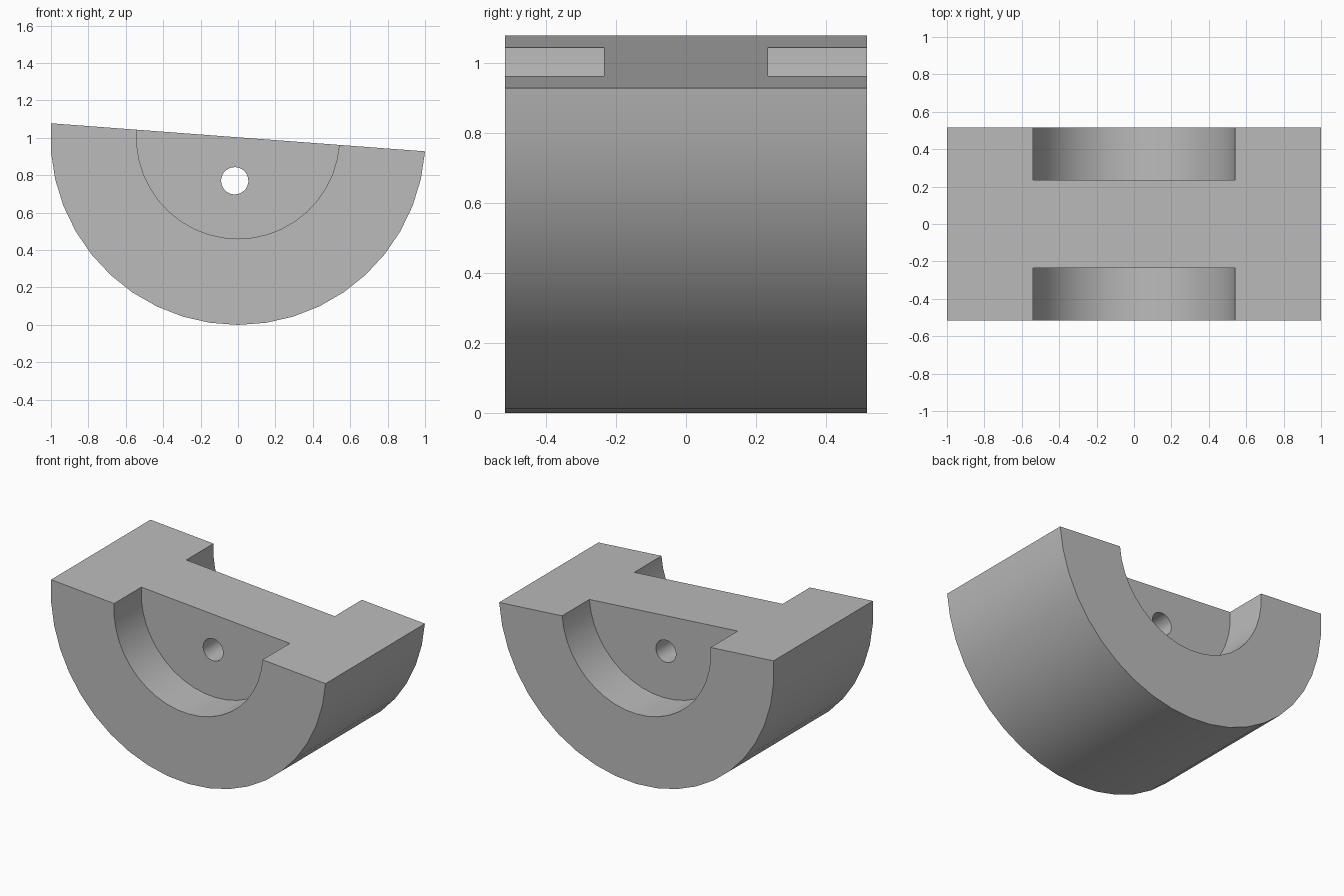
import bpy
import bmesh
from math import sin, cos, pi, atan
from mathutils import Vector

default = bpy.data.objects.get("Cube")
if default:
    bpy.data.objects.remove(default, do_unlink=True)

RADIUS, POCKET_RADIUS, HOLE_RADIUS = 1.003, 0.5425, 0.073
HALF_DEPTH, HALF_WEB = 0.517, 0.234
TILT = -atan(0.075)          # slope of the flat top
ARC_STEPS = 21               # facets in each half circle
CENTRE = Vector((0, 0, RADIUS))

grey = bpy.data.materials.new("plain grey")
grey.use_nodes = True
grey.diffuse_color = (0.5, 0.5, 0.5, 1)
grey.node_tree.nodes["Principled BSDF"].inputs["Base Color"].default_value = (0.5, 0.5, 0.5, 1)


def arc(radius, steps, sweep):
    """Points of a tilted arc, running below the flat top first."""
    count = steps if sweep == 2 * pi else steps + 1
    angles = [TILT - sweep * i / steps for i in range(count)]
    return [Vector((radius * cos(a), 0, radius * sin(a))) for a in angles]


def prism(name, outline, centre, y0, y1):
    """Extrude an outline in the xz plane from y0 to y1."""
    bm = bmesh.new()
    face = bm.faces.new([bm.verts.new(centre + p + Vector((0, y0, 0))) for p in outline])
    grown = bmesh.ops.extrude_face_region(bm, geom=[face])["geom"]
    verts = [v for v in grown if isinstance(v, bmesh.types.BMVert)]
    bmesh.ops.translate(bm, verts=verts, vec=(0, y1 - y0, 0))
    bmesh.ops.recalc_face_normals(bm, faces=bm.faces)
    mesh = bpy.data.meshes.new(name)
    bm.to_mesh(mesh)
    bm.free()
    mesh.materials.append(grey)
    obj = bpy.data.objects.new(name, mesh)
    bpy.context.collection.objects.link(obj)
    return obj


# Half cylinder with a sloping flat top
body = prism("half_round_block", arc(RADIUS, ARC_STEPS, pi), CENTRE, -HALF_DEPTH, HALF_DEPTH)

# Round pockets in both ends, leaving a central web
pocket = arc(POCKET_RADIUS, 2 * ARC_STEPS, 2 * pi)
cutters = [prism("pocket_cutter", pocket, CENTRE, side * HALF_WEB, side * (HALF_DEPTH + 0.1))
           for side in (-1, 1)]

# Small hole through the web, square to the flat top
hole_centre = CENTRE + Vector((sin(TILT), 0, -cos(TILT))) * 0.233
cutters.append(prism("hole_cutter", arc(HOLE_RADIUS, 24, 2 * pi), hole_centre, -0.4, 0.4))

bpy.ops.object.select_all(action='DESELECT')
bpy.context.view_layer.objects.active = body
body.select_set(True)
for cutter in cutters:
    cutter.hide_render = True
    mod = body.modifiers.new("cut", 'BOOLEAN')
    mod.operation = 'DIFFERENCE'
    mod.solver = 'EXACT'
    mod.object = cutter
    bpy.ops.object.modifier_apply(modifier=mod.name)
    bpy.data.objects.remove(cutter, do_unlink=True)

# Smooth curved walls, crisp corners
bpy.ops.object.shade_smooth_by_angle(angle=pi / 6)
